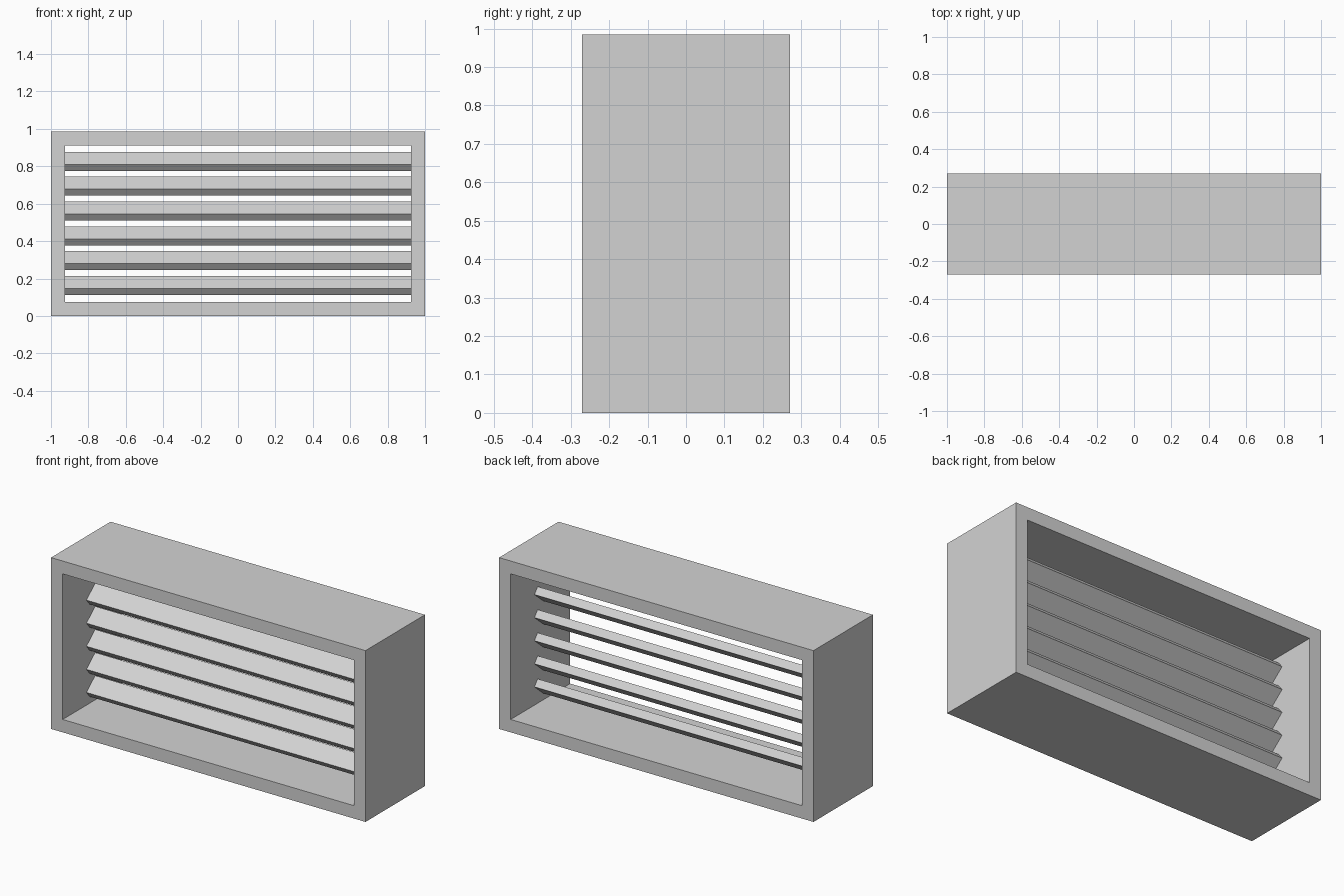
import bpy, bmesh, math
from mathutils import Matrix

if "Cube" in bpy.data.objects:
    bpy.data.objects.remove(bpy.data.objects["Cube"])

grey = bpy.data.materials.new("light_grey")
grey.diffuse_color = (0.65, 0.65, 0.65, 1)
grey.use_nodes = True
grey.node_tree.nodes["Principled BSDF"].inputs["Base Color"].default_value = grey.diffuse_color

W, D, H = 1.0, 0.27, 0.985      # half width, half depth, height
WALL = 0.074                    # casing thickness


def add_object(name, bm):
    bmesh.ops.recalc_face_normals(bm, faces=bm.faces)
    mesh = bpy.data.meshes.new(name)
    bm.to_mesh(mesh)
    bm.free()
    mesh.materials.append(grey)
    obj = bpy.data.objects.new(name, mesh)
    bpy.context.collection.objects.link(obj)
    return obj


# Casing: rectangular tube open at the front and back
def rectangle(bm, inset, y):
    x = W - inset
    return [bm.verts.new(p) for p in ((-x, y, inset), (x, y, inset),
                                      (x, y, H - inset), (-x, y, H - inset))]


bm = bmesh.new()
loops = [rectangle(bm, 0, -D), rectangle(bm, 0, D),
         rectangle(bm, WALL, D), rectangle(bm, WALL, -D)]
for a, b in zip(loops, loops[1:] + loops[:1]):
    for i in range(4):
        j = (i + 1) % 4
        bm.faces.new((a[i], a[j], b[j], b[i]))
add_object("casing", bm)

# Slats: six tilted boards, low edge towards the front
for i in range(6):
    bm = bmesh.new()
    bmesh.ops.create_cube(bm, size=1)
    bm.transform(Matrix.Translation((0, 0, 0.163 + i * 0.1327))
                 @ Matrix.Rotation(math.radians(40), 4, 'X')
                 @ Matrix.Diagonal((2 * (W - WALL), 0.104, 0.0457, 1)))
    add_object(f"slat_{i + 1}", bm)
